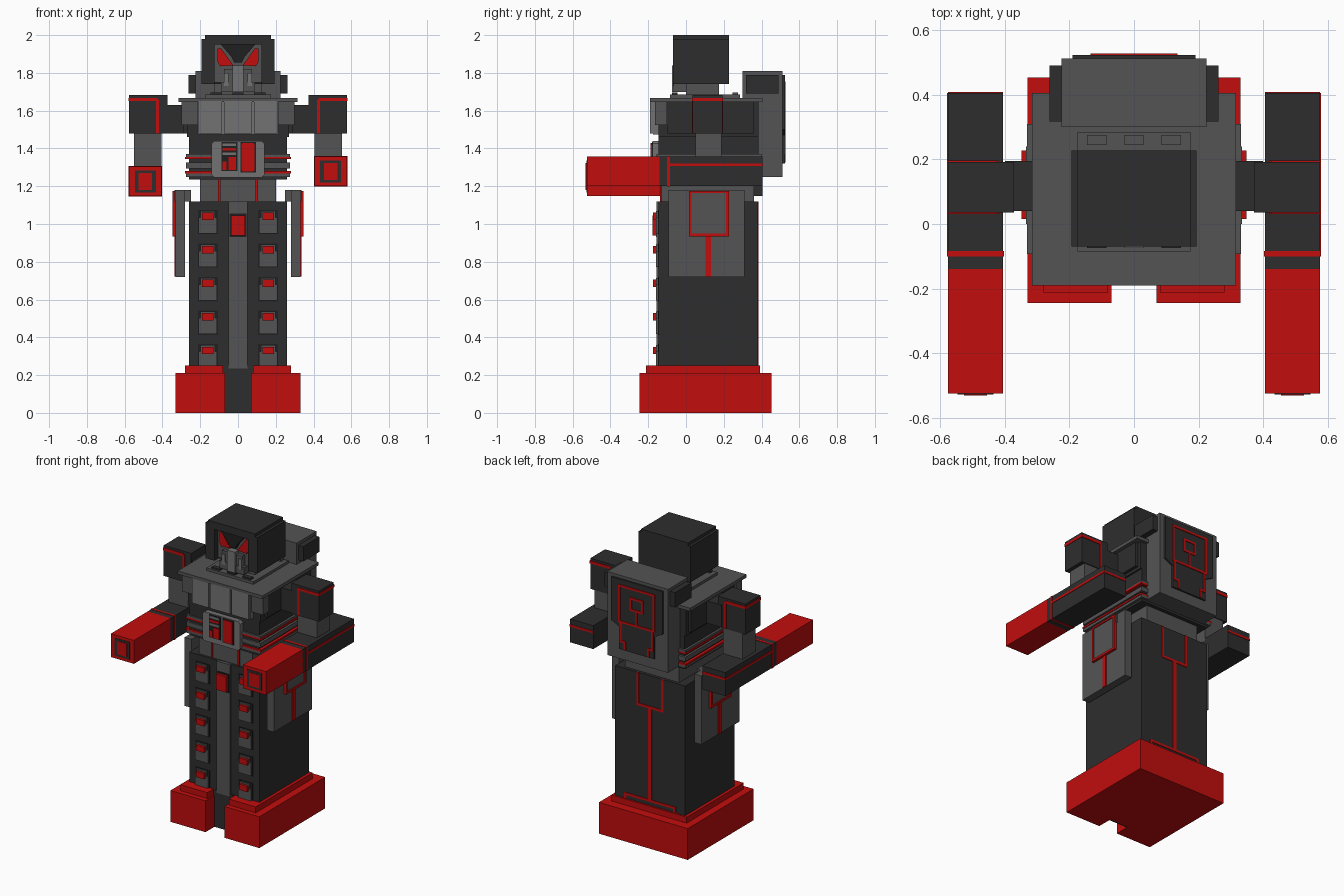
import bpy, bmesh

if "Cube" in bpy.data.objects:
    bpy.data.objects.remove(bpy.data.objects["Cube"])


def material(name, r, g, b):
    m = bpy.data.materials.new(name)
    m.diffuse_color = (r, g, b, 1)
    m.use_nodes = True
    m.node_tree.nodes["Principled BSDF"].inputs["Base Color"].default_value = (r, g, b, 1)
    return m


DARK = material("charcoal", 0.027, 0.027, 0.027)
BLACK = material("near black", 0.014, 0.014, 0.014)
GRAY = material("mid gray", 0.088, 0.088, 0.088)
LIGHT = material("light gray", 0.17, 0.17, 0.17)
RED = material("red", 0.54, 0.004, 0.004)


def finish(name, bm, mat):
    bmesh.ops.recalc_face_normals(bm, faces=bm.faces)
    me = bpy.data.meshes.new(name)
    bm.to_mesh(me)
    bm.free()
    me.materials.append(mat)
    ob = bpy.data.objects.new(name, me)
    bpy.context.scene.collection.objects.link(ob)
    return ob


def box(name, mat, x, y, z):
    """Box from three (low, high) ranges."""
    bm = bmesh.new()
    bmesh.ops.create_cube(bm, size=1)
    for v in bm.verts:
        for i, (a, b) in enumerate((x, y, z)):
            v.co[i] = (a + b) / 2 + v.co[i] * (b - a)
    return finish(name, bm, mat)


def pair(name, mat, x, y, z):
    """The same box on both sides."""
    box("left_" + name, mat, x, y, z)
    box("right_" + name, mat, (-x[1], -x[0]), y, z)


def prism(name, mat, outline, y):
    """Outline in x and z, extruded along y."""
    bm = bmesh.new()
    f = bm.faces.new([bm.verts.new((px, y[0], pz)) for px, pz in outline])
    ext = bmesh.ops.extrude_face_region(bm, geom=[f])["geom"]
    for v in ext:
        if isinstance(v, bmesh.types.BMVert):
            v.co.y = y[1]
    return finish(name, bm, mat)


def frame(name, mat, x, y, z, w, top=True, bottom=True):
    """Rectangular line frame lying in the xz plane."""
    box(name + "_side_a", mat, (x[0], x[0] + w), y, z)
    box(name + "_side_b", mat, (x[1] - w, x[1]), y, z)
    if top:
        box(name + "_top", mat, (x[0] + w, x[1] - w), y, (z[1] - w, z[1]))
    if bottom:
        box(name + "_bottom", mat, (x[0] + w, x[1] - w), y, (z[0], z[0] + w))


# Feet: one block with two toes
box("foot_base", RED, (-0.33, 0.33), (-0.14, 0.453), (0, 0.21))
pair("toe", RED, (0.07, 0.33), (-0.245, -0.14), (0, 0.21))
box("foot_step", RED, (-0.28, 0.28), (-0.14, 0.392), (0.21, 0.25))
pair("toe_step", RED, (0.08, 0.28), (-0.212, -0.14), (0.21, 0.25))
box("foot_gap", DARK, (-0.07, 0.07), (-0.15, -0.13), (0, 0.25))

# Legs, front strip and buttons
box("legs", DARK, (-0.26, 0.26), (-0.145, 0.38), (0.2, 1.12))
box("front_strip", GRAY, (-0.05, 0.05), (-0.155, -0.13), (0.235, 1.12))
box("strip_badge_rim", BLACK, (-0.045, 0.045), (-0.16, -0.14), (0.93, 1.055))
box("strip_badge", RED, (-0.037, 0.037), (-0.178, -0.15), (0.94, 1.045))
for i in range(5):
    t = 1.07 - 0.1775 * i
    pair(f"button_rim_{i}", BLACK, (0.107, 0.213), (-0.149, -0.14), (t - 0.124, t + 0.004))
    pair(f"button_{i}", GRAY, (0.112, 0.208), (-0.16, -0.14), (t - 0.12, t - 0.035))
    pair(f"button_top_{i}", GRAY, (0.122, 0.198), (-0.16, -0.14), (t - 0.035, t))
    pair(f"button_light_{i}", RED, (0.13, 0.19), (-0.176, -0.15), (t - 0.048, t - 0.01))

# Red line pattern on the back of the legs
B = (0.375, 0.384)
frame("leg_line_box", RED, (-0.1, 0.1), B, (0.9, 1.12), 0.016, top=False)
box("leg_line", RED, (-0.014, 0.014), B, (0.29, 0.9))
box("leg_line_foot", RED, (-0.19, 0.19), B, (0.274, 0.29))
pair("leg_line_end", RED, (0.174, 0.19), B, (0.25, 0.274))

# Hip skirts with red frames
pair("hip_bracket", GRAY, (0.25, 0.335), (0.0, 0.24), (1.12, 1.18))
pair("skirt", GRAY, (0.28, 0.331), (-0.093, 0.31), (0.72, 1.18))
pair("skirt_frame_front", RED, (0.33, 0.348), (0.015, 0.03), (0.935, 1.175))
pair("skirt_frame_back", RED, (0.33, 0.348), (0.212, 0.227), (0.935, 1.175))
pair("skirt_frame_top", RED, (0.33, 0.348), (0.03, 0.212), (1.163, 1.175))
pair("skirt_frame_bottom", RED, (0.33, 0.348), (0.03, 0.212), (0.935, 0.95))
pair("skirt_panel", GRAY, (0.33, 0.342), (0.03, 0.212), (0.95, 1.163))
pair("skirt_line", RED, (0.33, 0.336), (0.102, 0.132), (0.722, 0.935))

# Waist and ribbed belly
box("waist", GRAY, (-0.2, 0.2), (-0.13, 0.36), (1.12, 1.25))
pair("waist_line", RED, (0.093, 0.105), (-0.138, -0.125), (1.12, 1.25))
box("belly", DARK, (-0.26, 0.26), (-0.145, 0.385), (1.235, 1.48))
for i, (a, b, m) in enumerate(((1.25, 1.268, GRAY), (1.268, 1.28, RED), (1.295, 1.325, GRAY),
                               (1.343, 1.356, RED), (1.356, 1.37, GRAY))):
    w = 0.28 if m is RED else 0.275
    box(f"rib_{i}", m, (-w, w), (-0.155, 0.4), (a, b))

# Belly control panel
prism("control_panel", LIGHT, [(-0.14, 1.26), (-0.125, 1.245), (0.125, 1.245), (0.14, 1.26),
                               (0.14, 1.425), (0.125, 1.44), (-0.125, 1.44), (-0.14, 1.425)], (-0.178, -0.14))
box("panel_screen_rim", BLACK, (0.012, 0.094), (-0.181, -0.17), (1.272, 1.434))
prism("panel_screen", RED, [(0.018, 1.285), (0.025, 1.278), (0.081, 1.278), (0.088, 1.285),
                            (0.088, 1.421), (0.081, 1.428), (0.025, 1.428), (0.018, 1.421)], (-0.187, -0.17))
box("panel_keys_rim", BLACK, (-0.088, -0.002), (-0.181, -0.17), (1.28, 1.434))
for i in range(3):
    box(f"panel_key_{i}", RED if i == 1 else LIGHT, (-0.082, -0.01), (-0.185, -0.17),
        (1.412 - 0.024 * i, 1.427 - 0.024 * i))
box("panel_key_large", RED, (-0.05, -0.01), (-0.187, -0.17), (1.287, 1.355))
box("panel_key_small", RED, (-0.082, -0.06), (-0.185, -0.17), (1.287, 1.33))

# Chest with front panels and top plate
box("chest", DARK, (-0.27, 0.27), (-0.145, 0.385), (1.46, 1.65))
pair("chest_side", DARK, (0.27, 0.29), (-0.1, 0.36), (1.48, 1.65))
box("chest_front", LIGHT, (-0.215, 0.215), (-0.175, -0.14), (1.475, 1.66))
for i, (a, b) in enumerate(((-0.21, -0.085), (-0.075, 0.075), (0.085, 0.21))):
    box(f"chest_panel_{i}", LIGHT, (a, b), (-0.19, -0.17), (1.48, 1.65))
pair("chest_corner", GRAY, (0.215, 0.3), (-0.165, -0.1), (1.525, 1.65))
box("shoulder_plate", GRAY, (-0.315, 0.315), (-0.19, 0.405), (1.645, 1.667))

# Collar and neck
box("collar", GRAY, (-0.175, 0.175), (-0.085, 0.285), (1.665, 1.685))
box("neck", GRAY, (-0.125, 0.125), (0.0, 0.175), (1.68, 1.75))
for i, x in enumerate((-0.115, 0, 0.115)):
    for j, y in enumerate((-0.06, 0.26)):
        box(f"collar_stud_{i}_{j}", DARK if j == 0 else GRAY, (x - 0.03, x + 0.03), (y - 0.015, y + 0.015), (1.68, 1.695))

# Head: helmet shell, eyes and mask
box("helmet", DARK, (-0.175, 0.175), (-0.025, 0.22), (1.74, 2.0))
pair("helmet_side", DARK, (0.125, 0.193), (-0.07, 0.228), (1.74, 1.98))
box("helmet_top", DARK, (-0.175, 0.175), (-0.07, 0.228), (1.95, 2.0))
box("helmet_back", DARK, (-0.193, 0.193), (0.2, 0.228), (1.74, 1.98))
box("face", GRAY, (-0.125, 0.125), (-0.035, 0.0), (1.75, 1.95))
for side, s in (("left", 1), ("right", -1)):
    prism(side + "_eye", RED, [(s * 0.025, 1.84), (s * 0.095, 1.835), (s * 0.108, 1.86),
                               (s * 0.108, 1.93), (s * 0.09, 1.93)], (-0.044, -0.03))
prism("brow", BLACK, [(-0.09, 1.95), (-0.035, 1.885), (-0.02, 1.855), (0.02, 1.855),
                      (0.035, 1.885), (0.09, 1.95)], (-0.06, -0.03))
box("mask_upper", GRAY, (-0.075, 0.075), (-0.06, -0.03), (1.75, 1.82))
box("mask_lower", GRAY, (-0.09, 0.09), (-0.066, 0.0), (1.7, 1.75))
box("mask_ridge", LIGHT, (-0.03, 0.03), (-0.075, -0.03), (1.7, 1.84))
pair("mask_cheek", LIGHT, (0.05, 0.075), (-0.068, -0.03), (1.73, 1.8))

# Backpack with red line pattern
box("backpack", GRAY, (-0.225, 0.225), (0.3, 0.512), (1.25, 1.81))
pair("backpack_pod", DARK, (0.2, 0.262), (0.318, 0.49), (1.69, 1.79))
prism("backpack_panel", DARK, [(-0.13, 1.32), (0.13, 1.32), (0.13, 1.47), (0.19, 1.5), (0.19, 1.79),
                               (-0.19, 1.79), (-0.19, 1.5), (-0.13, 1.47)], (0.5, 0.523))
P = (0.515, 0.528)
frame("pack_line_box", RED, (-0.135, 0.135), P, (1.5, 1.755), 0.014)
frame("pack_line_core", RED, (-0.05, 0.05), P, (1.6, 1.69), 0.014)
box("pack_line", RED, (-0.007, 0.007), P, (1.514, 1.6))
pair("pack_line_leg", RED, (0.111, 0.125), P, (1.37, 1.5))
pair("pack_line_foot", RED, (0.08, 0.111), P, (1.37, 1.384))
pair("pack_line_toe", RED, (0.08, 0.094), P, (1.325, 1.37))

# Shoulders and upper arms
pair("shoulder_joint", DARK, (0.285, 0.4), (0.04, 0.195), (1.48, 1.63))
pair("shoulder", DARK, (0.372, 0.576), (0.035, 0.192), (1.478, 1.683))
pair("shoulder_line_top", RED, (0.425, 0.579), (0.031, 0.196), (1.65, 1.668))
pair("shoulder_line_side", RED, (0.418, 0.434), (0.031, 0.196), (1.478, 1.66))

# Forearms and fists, the right one held a little lower
for side, s, z in (("left", 1, 1.2), ("right", -1, 1.147)):
    def arm(name, mat, x, y, zz):
        box(f"{side}_{name}", mat, tuple(sorted((s * x[0], s * x[1]))), y, (z + zz[0], z + zz[1]))
    box(f"{side}_upper_arm", GRAY, tuple(sorted((s * 0.405, s * 0.55))), (0.05, 0.187), (z + 0.14, 1.49))
    arm("forearm", DARK, (0.405, 0.576), (-0.14, 0.405), (0, 0.157))
    arm("forearm_ring", RED, (0.403, 0.579), (-0.1, -0.084), (-0.002, 0.159))
    arm("forearm_line", RED, (0.57, 0.579), (-0.084, 0.406), (0.106, 0.121))
    arm("forearm_line_back", RED, (0.405, 0.576), (0.4, 0.408), (0.106, 0.121))
    arm("fist", RED, (0.405, 0.576), (-0.525, -0.135), (0, 0.157))
    arm("fist_socket", DARK, (0.435, 0.546), (-0.528, -0.52), (0.02, 0.137))
    arm("fist_core", RED, (0.455, 0.526), (-0.531, -0.52), (0.034, 0.123))
